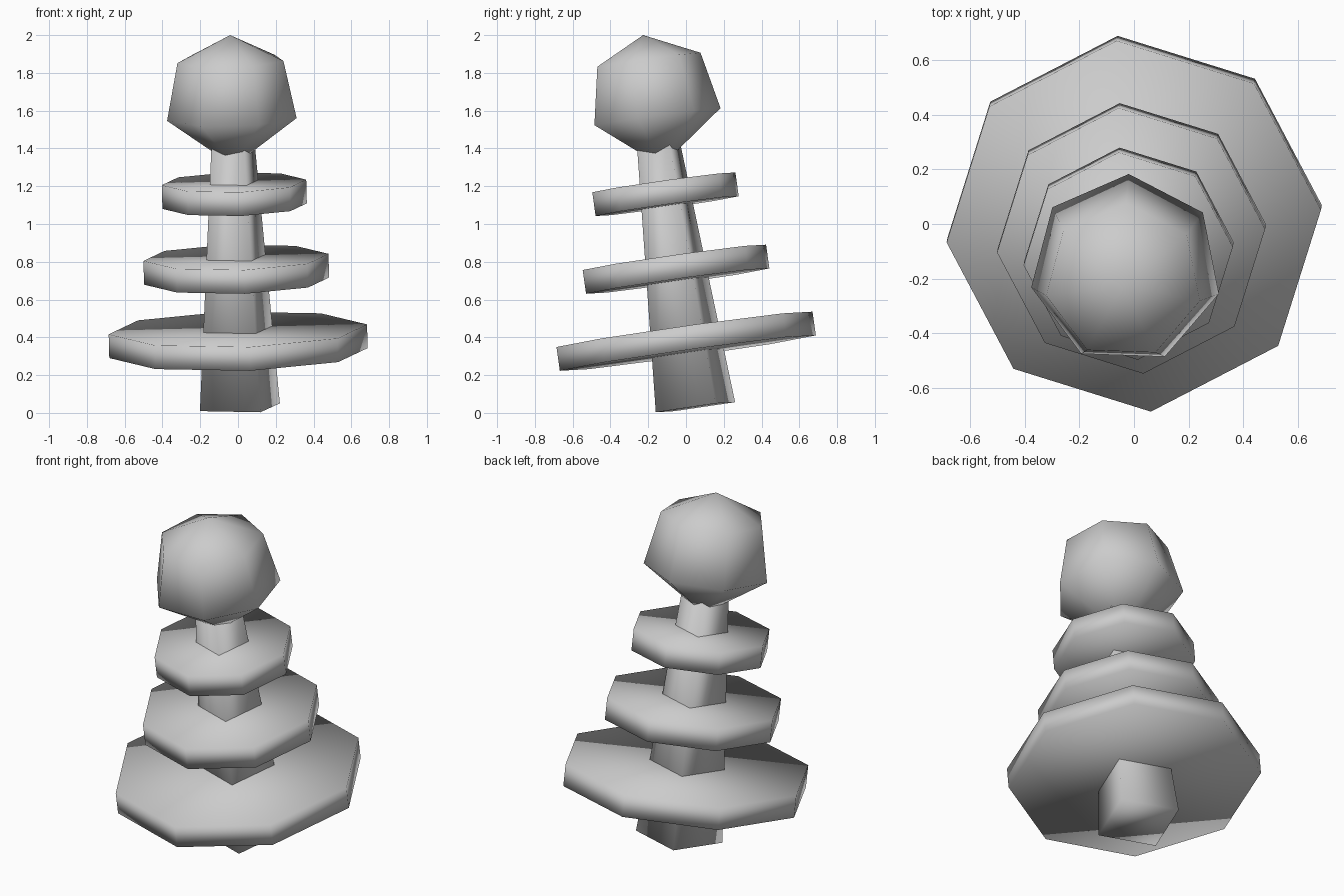
import bpy, bmesh, math
from mathutils import Matrix, Vector, Euler

cube = bpy.data.objects.get("Cube")
if cube:
    bpy.data.objects.remove(cube, do_unlink=True)

# One plain grey for the whole toy
grey = bpy.data.materials.new("plain_grey")
grey.use_nodes = True
grey.diffuse_color = (0.6, 0.6, 0.6, 1)
grey.node_tree.nodes["Principled BSDF"].inputs["Base Color"].default_value = (0.6, 0.6, 0.6, 1)

# Shared leaning axis, starting at the centre of the post's foot
LEAN = Matrix.Translation((0.01, 0.05, 0.03)) @ Euler(
    (math.radians(8), math.radians(-1.5), 0)).to_matrix().to_4x4()


def lathe(name, profile, sides, start):
    """Few-sided turned solid; profile is (radius, height), radius 0 is a tip."""
    bm = bmesh.new()
    rings = []
    for radius, height in profile:
        count = sides if radius else 1
        ring = []
        for i in range(count):
            a = math.radians(start) + math.tau * i / sides
            ring.append(bm.verts.new((radius * math.cos(a), radius * math.sin(a), height)))
        rings.append(ring)
    for low, high in zip(rings, rings[1:]):
        for i in range(sides):
            j = (i + 1) % sides
            corners = [low[i % len(low)], low[j % len(low)],
                       high[j % len(high)], high[i % len(high)]]
            bm.faces.new(list(dict.fromkeys(corners)))
    for ring in (rings[0], rings[-1]):
        if len(ring) > 1:
            bm.faces.new(ring)
    bmesh.ops.recalc_face_normals(bm, faces=bm.faces)
    for face in bm.faces:
        face.smooth = True
    mesh = bpy.data.meshes.new(name)
    bm.to_mesh(mesh)
    bm.free()
    mesh.materials.append(grey)
    obj = bpy.data.objects.new(name, mesh)
    obj.matrix_world = LEAN
    bpy.context.collection.objects.link(obj)
    return obj


# Tapered square post
lathe("post", [(0.238, 0), (0.121, 1.5)], 4, 27)

# Stacked rings, shrinking upward
HALF = 0.0635
for name, radius, height in (("large_ring", 0.687, 0.353),
                             ("middle_ring", 0.492, 0.738),
                             ("small_ring", 0.384, 1.139)):
    lathe(name, [(radius, height - HALF), (radius, height + HALF)], 8, 5)

# Faceted ball on top
lathe("ball", [(0, 1.29), (0.352, 1.55), (0.288, 1.855), (0, 1.99)], 7, 88)
